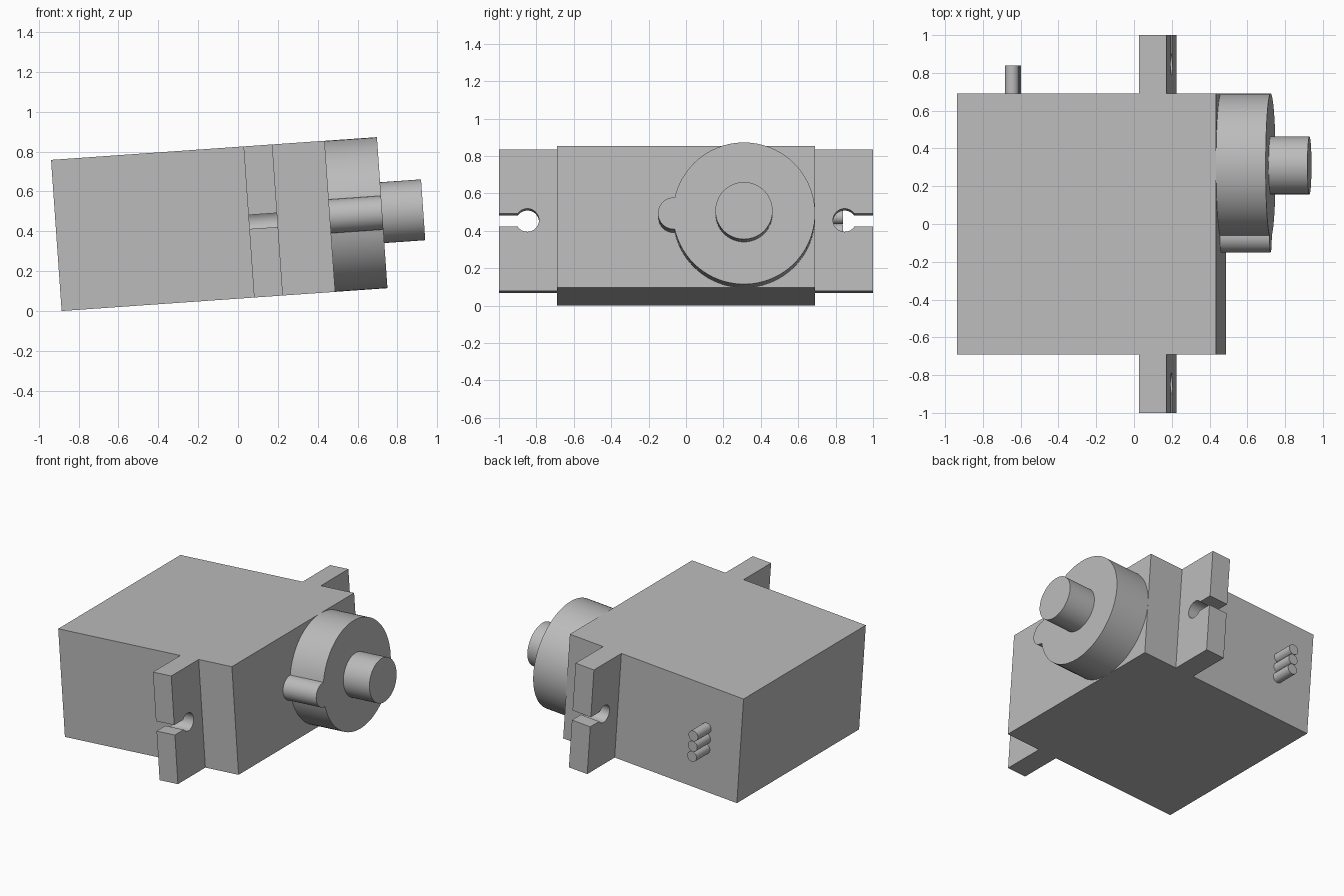
import bpy
import bmesh
from math import acos, asin, cos, sin, pi, radians
from mathutils import Matrix, Vector

cube = bpy.data.objects.get("Cube")
if cube:
    bpy.data.objects.remove(cube, do_unlink=True)

grey = bpy.data.materials.new("plain_grey")
grey.use_nodes = True
colour = (0.5, 0.5, 0.5, 1)
grey.diffuse_color = colour
grey.node_tree.nodes["Principled BSDF"].inputs["Base Color"].default_value = colour

# The whole motor leans slightly, resting on one bottom edge
TILT = Matrix.Translation((-0.885, 0, 0)) @ Matrix.Rotation(radians(-4), 4, "Y")
HEIGHT, HALF_WIDTH, MID = 0.76, 0.69, 0.38
EAR_START, EAR_END = 0.968, 1.113
BODY_END, GEAR_END, SHAFT_END = 1.376, 1.639, 1.845
SHAFT_Y = 0.31


def arc(cy, cz, radius, start, end, steps):
    """Points along an arc in the y-z plane."""
    return [(cy + radius * cos(start + (end - start) * i / steps),
             cz + radius * sin(start + (end - start) * i / steps))
            for i in range(steps + 1)]


def circle(cy, cz, radius, steps=64):
    return arc(cy, cz, radius, 0, 2 * pi, steps)[:-1]


def prism(name, outline, start, end, smooth=False, along_y=False):
    """Extrude an outline along the motor's length, or sideways along y."""
    bm = bmesh.new()
    points = [(a, start, b) if along_y else (start, a, b) for a, b in outline]
    face = bm.faces.new([bm.verts.new(p) for p in points])
    move = Vector((0, end - start, 0) if along_y else (end - start, 0, 0))
    made = bmesh.ops.extrude_face_region(bm, geom=[face], use_keep_orig=True)["geom"]
    verts = [v for v in made if isinstance(v, bmesh.types.BMVert)]
    bmesh.ops.translate(bm, verts=verts, vec=move)
    bmesh.ops.recalc_face_normals(bm, faces=bm.faces)
    mesh = bpy.data.meshes.new(name)
    bm.to_mesh(mesh)
    bm.free()
    mesh.materials.append(grey)
    obj = bpy.data.objects.new(name, mesh)
    bpy.context.collection.objects.link(obj)
    obj.matrix_world = TILT
    if smooth:
        bpy.ops.object.select_all(action="DESELECT")
        obj.select_set(True)
        bpy.context.view_layer.objects.active = obj
        bpy.ops.object.shade_smooth_by_angle(angle=radians(30))
    return obj


# Main case
prism("motor_case", [(-HALF_WIDTH, 0), (HALF_WIDTH, 0),
                     (HALF_WIDTH, HEIGHT), (-HALF_WIDTH, HEIGHT)], 0, BODY_END)

# Mounting ears, each with a keyhole slot open to its outer edge
hole_radius, slot_half, hole_y = 0.062, 0.035, 0.848
opening = asin(slot_half / hole_radius)
keyhole = arc(hole_y, MID, hole_radius, opening, 2 * pi - opening, 32)
ear = ([(HALF_WIDTH, 0), (1, 0), (1, MID - slot_half)] + keyhole[::-1]
       + [(1, MID + slot_half), (1, HEIGHT), (HALF_WIDTH, HEIGHT)])
for side, name in ((1, "back_mounting_ear"), (-1, "front_mounting_ear")):
    prism(name, [(side * y, z) for y, z in ear], EAR_START, EAR_END, smooth=True)

# Round gear housing with a small lobe on its front side
big, small, lobe_y = MID, 0.085, -0.065
gap = SHAFT_Y - lobe_y
big_angle = acos((gap**2 + big**2 - small**2) / (2 * gap * big))
small_angle = acos((gap**2 + small**2 - big**2) / (2 * gap * small))
housing = arc(SHAFT_Y, MID, big, pi + big_angle, 3 * pi - big_angle, 72)
lobe = arc(lobe_y, MID, small, small_angle, 2 * pi - small_angle, 24)
prism("gear_housing", housing + lobe[1:-1], BODY_END, GEAR_END, smooth=True)

# Output shaft
prism("output_shaft", circle(SHAFT_Y, MID, 0.153), GEAR_END, SHAFT_END, smooth=True)

# Three stacked wire stubs on the back
for i, name in enumerate(("lower_wire", "middle_wire", "upper_wire")):
    prism(name, circle(0.272, MID + (i - 1) * 0.075, 0.037, 32),
          HALF_WIDTH, 0.84, smooth=True, along_y=True)
